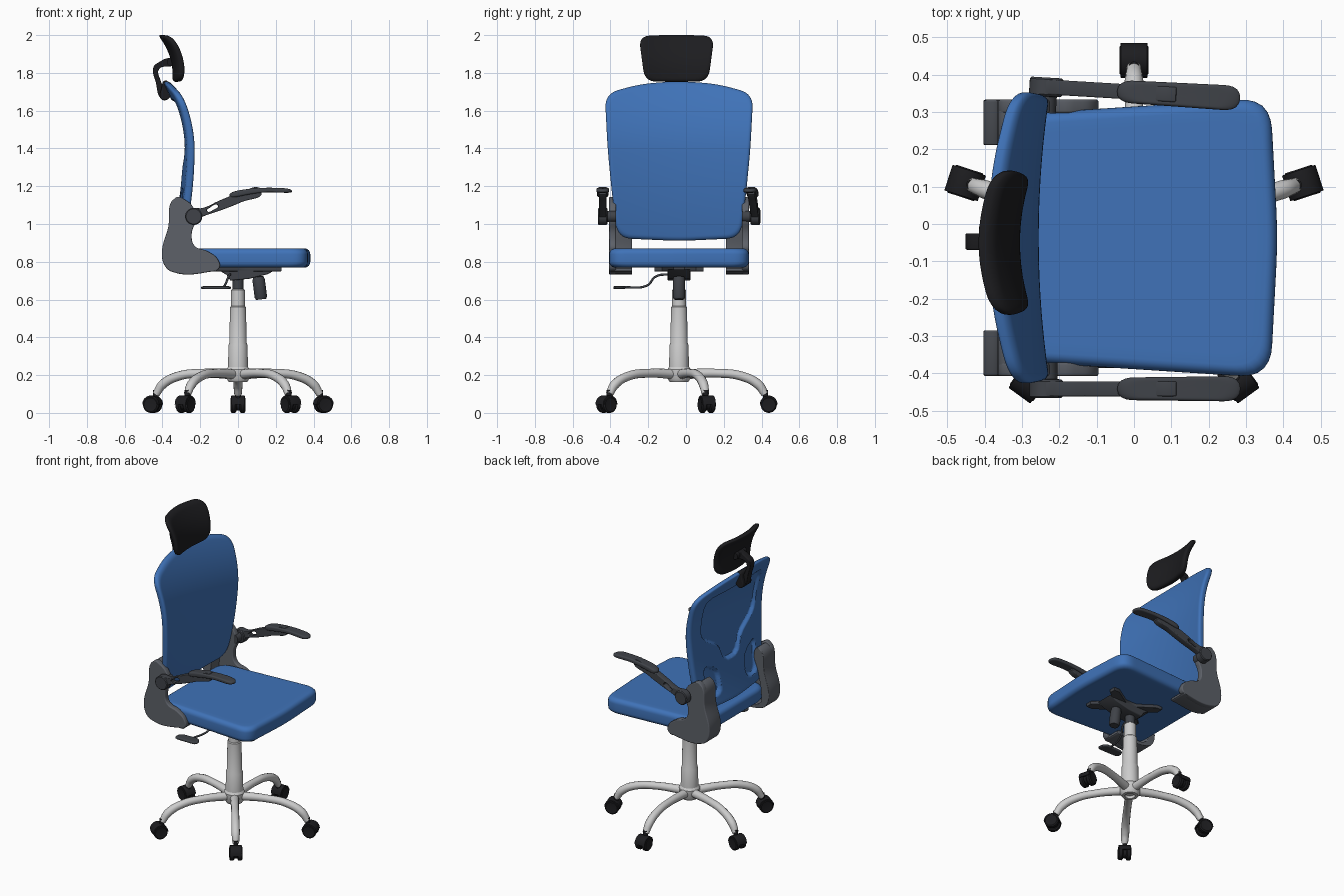
import bpy, bmesh
from math import sin, cos, pi, radians, sqrt
from mathutils import Vector

if "Cube" in bpy.data.objects:
    bpy.data.objects.remove(bpy.data.objects["Cube"])

YC = -0.037  # chair mid-plane (the chair faces +x)


def material(name, rgb):
    m = bpy.data.materials.new(name)
    m.diffuse_color = (*rgb, 1)
    m.use_nodes = True
    m.node_tree.nodes["Principled BSDF"].inputs["Base Color"].default_value = m.diffuse_color
    return m


BLUE = material("blue_fabric", (0.05, 0.17, 0.48))
BLACK = material("black_plastic", (0.012, 0.012, 0.014))
DARK = material("dark_plastic", (0.05, 0.055, 0.065))
GREY = material("bracket_plastic", (0.11, 0.12, 0.14))


def add(name, data, mat=None):
    ob = bpy.data.objects.new(name, data)
    bpy.context.collection.objects.link(ob)
    if mat:
        data.materials.append(mat)
    return ob


def to_mesh(ob):
    bpy.ops.object.select_all(action='DESELECT')
    ob.select_set(True)
    bpy.context.view_layer.objects.active = ob
    bpy.ops.object.convert(target='MESH')
    return ob


def outline(pts, r, n):
    """Polygon with rounded corners, resampled to n even points."""
    P = [Vector(p) for p in pts]
    path = []
    for i, p in enumerate(P):
        u, v = P[i - 1] - p, P[(i + 1) % len(P)] - p
        a, b = (p + d.normalized() * min(r, d.length * 0.49) for d in (u, v))
        for k in range(9):
            t = k / 8
            path.append(a * (1 - t) ** 2 + p * 2 * t * (1 - t) + b * t * t)
    path.append(path[0])
    total = sum((q - p).length for p, q in zip(path, path[1:]))
    out, i, run = [], 0, 0.0
    for k in range(n):
        d = total * k / n
        while run + (path[i + 1] - path[i]).length < d:
            run += (path[i + 1] - path[i]).length
            i += 1
        out.append(path[i].lerp(path[i + 1], (d - run) / max((path[i + 1] - path[i]).length, 1e-9)))
    return out


def pillow(name, loop, f, mat, rings=12, r0=0.93, tmin=0.3):
    """Two skins over an outline; f(a, b, h) places a point, h in -1..1 through the thickness."""
    c, n = sum(loop, Vector((0, 0))) / len(loop), len(loop)
    rs = [r0 * (k + 1) / rings for k in range(rings)] + [r0 + (1 - r0) * sin(k * pi / 12) for k in range(1, 7)]
    bm = bmesh.new()
    rims = []
    for side in (1, -1):
        mid = bm.verts.new(f(c.x, c.y, side))
        prev = None
        for r in rs:
            s = max(0, (r - r0) / (1 - r0))
            h = side * (tmin + (1 - tmin) * sqrt(max(0, 1 - s * s)))
            ring = [bm.verts.new(f(*(c + (p - c) * r), h)) for p in loop]
            for i in range(n):
                j = (i + 1) % n
                bm.faces.new([prev[i], ring[i], ring[j], prev[j]] if prev else [mid, ring[i], ring[j]])
            prev = ring
        rims.append(prev)
    for i in range(n):
        j = (i + 1) % n
        bm.faces.new([rims[0][i], rims[1][i], rims[1][j], rims[0][j]])
    bmesh.ops.recalc_face_normals(bm, faces=bm.faces)
    me = bpy.data.meshes.new(name)
    bm.to_mesh(me)
    return add(name, me, mat)


def plate(name, loops, loc, half, mat, bevel=0.006, smooth=True, ang=0, upright=True):
    """Filled profile (later loops are holes) extruded to both sides."""
    cu = bpy.data.curves.new(name, 'CURVE')
    cu.dimensions, cu.fill_mode = '2D', 'BOTH'
    cu.extrude, cu.bevel_depth, cu.offset, cu.bevel_resolution = half - bevel, bevel, -bevel, 2
    for pts in loops:
        sp = cu.splines.new('BEZIER')
        sp.bezier_points.add(len(pts) - 1)
        sp.use_cyclic_u, sp.resolution_u = True, 6 if smooth else 1
        for bp, p in zip(sp.bezier_points, pts):
            bp.co = (*p, 0)
            bp.handle_left_type = bp.handle_right_type = 'AUTO' if smooth else 'VECTOR'
    ob = add(name, cu, mat)
    ob.location, ob.rotation_euler = loc, (pi / 2 if upright else 0, 0, ang)
    return to_mesh(ob)


def tube(name, pts, radii, mat=None):
    cu = bpy.data.curves.new(name, 'CURVE')
    cu.dimensions, cu.bevel_depth, cu.bevel_resolution, cu.use_fill_caps = '3D', 1, 4, True
    sp = cu.splines.new('BEZIER')
    sp.bezier_points.add(len(pts) - 1)
    sp.resolution_u = 8
    for bp, p, r in zip(sp.bezier_points, pts, radii):
        bp.co, bp.radius = p, r
        bp.handle_left_type = bp.handle_right_type = 'AUTO'
    return to_mesh(add(name, cu, mat))


def lathe(name, prof, loc=(0, YC, 0), axis=(0, 0, 1), mat=None, n=32):
    bm = bmesh.new()
    rows = [[bm.verts.new((r * cos(2 * pi * i / n), r * sin(2 * pi * i / n), h)) for i in range(n)] for r, h in prof]
    for a, b in zip(rows, rows[1:]):
        for i in range(n):
            bm.faces.new([a[i], a[(i + 1) % n], b[(i + 1) % n], b[i]])
    bm.faces.new(rows[0][::-1])
    bm.faces.new(rows[-1])
    bmesh.ops.recalc_face_normals(bm, faces=bm.faces)
    me = bpy.data.meshes.new(name)
    bm.to_mesh(me)
    ob = add(name, me, mat)
    ob.location, ob.rotation_euler = loc, Vector(axis).to_track_quat('Z', 'Y').to_euler()
    return ob


# Five-star base with twin-wheel casters
for k in range(5):
    a = pi / 2 + k * 2 * pi / 5
    at = lambda r, z, t=0: Vector((r * cos(a) - t * sin(a), YC + r * sin(a) + t * cos(a), z))
    tube("base_leg", [at(r, z) for r, z in ((0.03, 0.205), (0.2, 0.21), (0.33, 0.195), (0.42, 0.15), (0.455, 0.10))],
         (0.027, 0.023, 0.024, 0.025, 0.02))
    lathe("caster_stem", [(0.014, 0), (0.014, 0.06)], at(0.458, 0.06), mat=BLACK, n=16)
    for t in (-0.024, 0.024):
        lathe("caster_wheel", [(0.02, -0.013), (0.036, -0.015), (0.043, -0.009), (0.043, 0.009), (0.036, 0.015), (0.02, 0.013)],
              at(0.475, 0.043, t), at(0, 0, 1) - at(0, 0), BLACK, 24)
    arc = [radians(d) for d in range(0, 181, 20)]
    plate("caster_hood", [[(0.047 * cos(d), 0.047 * sin(d)) for d in arc] + [(0.036 * cos(d), 0.036 * sin(d)) for d in arc[::-1]]],
          at(0.475, 0.045), 0.036, BLACK, 0.002, False, a)
    lathe("caster_core", [(0.034, -0.012), (0.034, 0.012)], at(0.475, 0.047), at(0, 0, 1) - at(0, 0), BLACK, 24)

# Hub, gas lift column
lathe("base_hub", [(0.028, 0.18), (0.03, 0.163), (0.048, 0.163), (0.06, 0.18), (0.062, 0.23), (0.052, 0.245)])
lathe("column_cover", [(0.053, 0.24), (0.05, 0.36), (0.046, 0.37), (0.042, 0.56), (0.037, 0.565), (0.036, 0.65), (0.03, 0.655)])
lathe("gas_lift", [(0.029, 0.64), (0.029, 0.74)], mat=DARK)

# Tilt mechanism under the seat
plate("mount_plate", [[(-0.14, 0.13), (-0.1, 0.13), (0, 0.06), (0.08, 0.06), (0.19, 0.13), (0.23, 0.13), (0.23, 0.09), (0.16, 0.03),
                       (0.16, -0.03), (0.23, -0.09), (0.23, -0.13), (0.19, -0.13), (0.08, -0.06), (0, -0.06), (-0.1, -0.13),
                       (-0.14, -0.13), (-0.14, -0.09), (-0.07, -0.03), (-0.07, 0.03), (-0.14, 0.09)]],
      (0, YC, 0.76), 0.011, DARK, 0.003, False, upright=False)
plate("tilt_housing", [[(-0.11, 0.76), (0.2, 0.76), (0.16, 0.735), (0.06, 0.71), (-0.04, 0.70), (-0.06, 0.73)]],
      (0, YC, 0), 0.06, DARK, 0.006, False)
lathe("tension_knob", [(0.012, -0.03), (0.012, 0), (0.028, 0.002), (0.033, 0.02), (0.033, 0.11), (0.027, 0.122)],
      (0.107, YC, 0.722), (0.13, 0, -1), DARK, 20)
tube("lever_rod", [(-0.04, -0.08, 0.735), (-0.05, -0.16, 0.722), (-0.07, -0.205, 0.675), (-0.1, -0.34, 0.665)], (0.006,) * 4, DARK)
pillow("lever_paddle", outline([(-0.2, -0.385), (-0.03, -0.385), (-0.05, -0.32), (-0.19, -0.325)], 0.03, 32),
       lambda x, y, h: (x, y, 0.663 + 0.008 * h), DARK, 4, 0.8)

# Seat cushion
seat = outline([(0.365, 0.375), (0.385, 0), (0.365, -0.375), (-0.33, -0.33), (-0.33, 0.33)], 0.085, 120)
pillow("seat", seat, lambda x, y, h: (x, y + YC, 0.82 + 0.05 * h), BLUE, 12, 0.92, 0.4)


# Backrest with recessed panels on its rear
def signed_dist(p, poly):
    d, inside = 9.0, False
    for a, b in zip(poly, poly[1:] + poly[:1]):
        e, w = b - a, p - a
        d = min(d, (w - e * max(0, min(1, w.dot(e) / e.dot(e)))).length)
        if (a.y > p.y) != (b.y > p.y) and p.x < a.x + e.x * (p.y - a.y) / e.y:
            inside = not inside
    return -d if inside else d


recesses = [outline([(-0.29, 1.65), (0.29, 1.65), (0.275, 1.38), (0.1, 1.28), (0.075, 1.17), (-0.075, 1.17), (-0.1, 1.28), (-0.275, 1.38)], 0.06, 44)]
for s in (1, -1):
    recesses.append(outline([(s * 0.13, 0.99), (s * 0.14, 1.14), (s * 0.265, 1.2), (s * 0.25, 0.98)], 0.05, 24))


def back_point(y, z, h):
    front = -0.255 - (0.73 if z > 1.38 else 0.22) * (z - 1.38) ** 2 + 0.03 * (y / 0.39) ** 2
    depth = 0.042
    if h < -0.9:
        t = max(0, min(1, 0.5 - min(signed_dist(Vector((y, z)), q) for q in recesses) / 0.018))
        depth -= 0.022 * t * t * (3 - 2 * t)
    return (front - depth * (1 - h) / 2, y + YC, z)


back = outline([(0, 1.757), (0.2, 1.742), (0.393, 1.69), (0.378, 1.4), (0.355, 1.16), (0.325, 0.925), (0, 0.91),
                (-0.325, 0.925), (-0.355, 1.16), (-0.378, 1.4), (-0.393, 1.69), (-0.2, 1.742)], 0.075, 200)
pillow("backrest", back, back_point, BLUE, 64, 0.95, 0.25)


# Headrest and its bracket
def head_point(y, z, h):
    front = -0.305 - 1.9 * max(0, z - 1.8) ** 2 + 0.035 * (y / 0.195) ** 2
    return (front - 0.042 * (1 - h) / 2, y + YC - 0.013, z)


pillow("headrest", outline([(-0.2, 1.995), (0, 2.003), (0.2, 1.995), (0.168, 1.755), (0, 1.752), (-0.168, 1.755)], 0.06, 96),
       head_point, BLACK, 14, 0.85, 0.25)
plate("headrest_stem", [[(-0.40, 1.66), (-0.375, 1.665), (-0.385, 1.71), (-0.41, 1.76), (-0.418, 1.82), (-0.34, 1.845), (-0.34, 1.87),
                         (-0.43, 1.85), (-0.448, 1.83), (-0.435, 1.75)]], (0, YC - 0.01, 0), 0.022, BLACK, 0.004)
plate("headrest_foot", [[(-0.405, 1.66), (-0.36, 1.67), (-0.36, 1.73), (-0.385, 1.76), (-0.405, 1.72)]], (0, YC - 0.01, 0), 0.045, BLACK, 0.006)
lathe("headrest_joint", [(0.022, -0.05), (0.022, 0.05)], (-0.355, YC - 0.01, 1.858), (0, 1, 0), BLACK, 20)

# Side brackets and flip-up arms
for s in (1, -1):
    side = [(-0.33, 1.14), (-0.275, 1.125), (-0.235, 1.085), (-0.22, 1.03), (-0.245, 0.95), (-0.23, 0.885), (-0.16, 0.855),
            (-0.105, 0.81), (-0.1, 0.765), (-0.15, 0.747), (-0.35, 0.747), (-0.385, 0.775), (-0.403, 0.84), (-0.37, 0.98)]
    plate("bracket_side", [side], (0, YC + s * 0.352, 0), 0.018, GREY, 0.006)
    rear = [(-0.33, 1.135), (-0.3, 1.12), (-0.325, 0.97), (-0.345, 0.85), (-0.335, 0.775), (-0.15, 0.772), (-0.11, 0.758),
            (-0.15, 0.747), (-0.35, 0.747), (-0.385, 0.775), (-0.403, 0.84), (-0.37, 0.98)]
    plate("bracket_rear", [rear], (0, YC + s * 0.308, 0), 0.06, GREY, 0.004)
    parts = [lathe("arm_pivot", [(0.03, -0.07), (0.03, -0.026), (0.04, -0.025), (0.045, -0.02), (0.045, 0.02), (0.04, 0.025)],
                   (0, 0, 0), (0, s, 0), DARK)]
    link = [(-0.02, 0.035), (0.05, 0.045), (0.14, 0.085), (0.22, 0.115), (0.36, 0.135), (0.25, 0.075), (0.15, 0.035), (0.05, 0.0), (-0.02, -0.035)]
    slot = [(0.07, 0.03), (0.085, 0.046), (0.125, 0.062), (0.13, 0.052), (0.115, 0.04)]
    parts.append(plate("arm_link", [link, slot], (0, 0, 0), 0.02, DARK, 0.004))

    def pad_point(x, y, h):
        top = 0.152 - 0.55 * (x - 0.4) ** 2 if x < 0.4 else 0.152 - 0.4 * (x - 0.4) ** 2
        return (x, y, top - (0.024 + 0.06 * max(0, 0.38 - x)) * (1 - h) / 2)

    parts.append(pillow("arm_pad", outline([(0.19, -0.03), (0.52, -0.034), (0.52, 0.034), (0.19, 0.03)], 0.045, 56), pad_point, DARK, 6, 0.75))
    for p in parts:  # hang the arm on its pivot, the +y arm turned slightly inward
        p.location = (-0.235, YC + s * 0.404, 1.04)
        if s > 0:
            p.rotation_euler.rotate_axis('Y' if abs(p.rotation_euler.x) > 1 else 'Z', -0.06)

# Smooth shading with crisp edges
bpy.ops.object.select_all(action='SELECT')
bpy.context.view_layer.objects.active = bpy.context.selected_objects[0]
bpy.ops.object.shade_smooth_by_angle(angle=radians(35))
